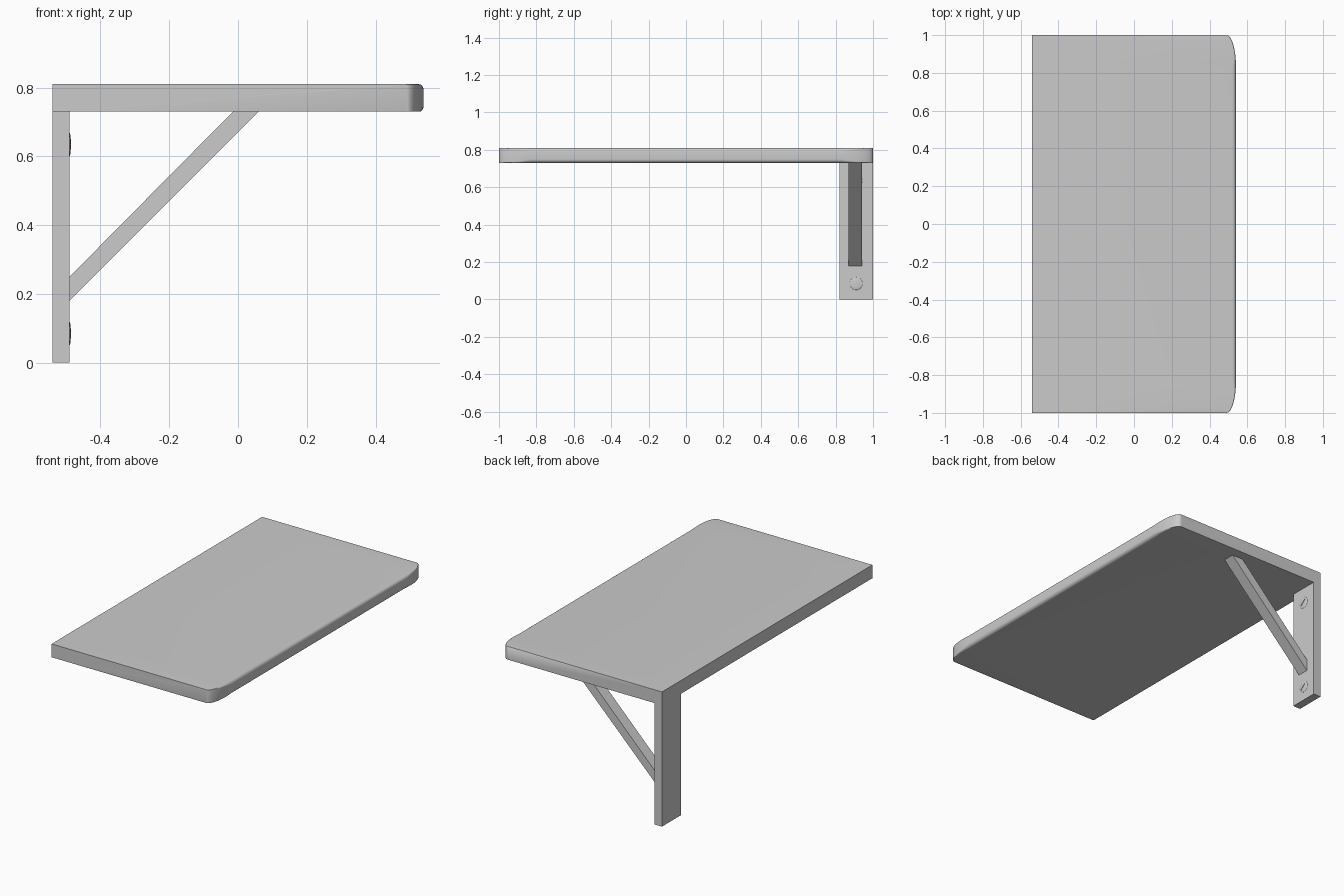
import bpy, bmesh, math
from mathutils import Matrix

if "Cube" in bpy.data.objects:
    bpy.data.objects.remove(bpy.data.objects["Cube"])


def loft(name, rings, smooth=False):
    """Closed solid through a list of equal-length rings."""
    bm = bmesh.new()
    vs = [[bm.verts.new(p) for p in ring] for ring in rings]
    n = len(vs[0])
    for a, b in zip(vs, vs[1:]):
        for i in range(n):
            j = (i + 1) % n
            bm.faces.new((a[i], a[j], b[j], b[i]))
    bm.faces.new(vs[0][::-1])
    bm.faces.new(vs[-1])
    bmesh.ops.recalc_face_normals(bm, faces=bm.faces)
    return finish(bm, name, smooth)


def finish(bm, name, smooth=False):
    me = bpy.data.meshes.new(name)
    bm.to_mesh(me)
    bm.free()
    ob = bpy.data.objects.new(name, me)
    bpy.context.collection.objects.link(ob)
    if smooth:
        bpy.ops.object.select_all(action='DESELECT')
        ob.select_set(True)
        bpy.context.view_layer.objects.active = ob
        bpy.ops.object.shade_smooth_by_angle(angle=math.radians(35))
    return ob


def extrude_y(name, profile, y0, y1):
    return loft(name, [[(x, y, z) for x, z in profile] for y in (y0, y1)])


# Shelf board: section swept along y, rounded front corners and eased front edge
Z0, Z1 = 0.73, 0.81


def board_section(y, x_max, r):
    pts = [(-0.54, y, Z0), (-0.54, y, Z1)]
    for zc, start in ((Z1 - r, 90), (Z0 + r, 0)):
        for k in range(7):
            a = math.radians(start - 15 * k)
            pts.append((x_max - r + r * math.cos(a), y, zc + r * math.sin(a)))
    return pts


half = []
for k in range(13):
    t = math.radians(7.5 * k)
    half.append((1 - 0.17 * (1 - math.cos(t)), 0.49 + 0.05 * math.sin(t),
                 0.002 + 0.018 * (k / 12) ** 3))
stations = [(-y, x, r) for y, x, r in half] + half[::-1]
loft("shelf_board", [board_section(*s) for s in stations], smooth=True)

# Wall post and diagonal brace
extrude_y("wall_post", [(-0.54, 0), (-0.49, 0), (-0.49, Z0), (-0.54, Z0)], 0.82, 1.0)
extrude_y("diagonal_brace", [(-0.49, 0.18), (0.06, Z0), (-0.015, Z0), (-0.49, 0.25)],
          0.87, 0.94)

# Low domed screw heads with a slot
for label, z in (("lower", 0.085), ("upper", 0.635)):
    bm = bmesh.new()
    bmesh.ops.create_uvsphere(bm, u_segments=24, v_segments=12, radius=1)
    bmesh.ops.transform(bm, verts=bm.verts, matrix=Matrix.Translation((-0.49, 0.91, z))
                        @ Matrix.Diagonal((0.004, 0.034, 0.034, 1)))
    head = finish(bm, label + "_screw", smooth=True)
    bm = bmesh.new()
    bmesh.ops.create_cube(bm, size=1)
    bmesh.ops.transform(bm, verts=bm.verts, matrix=Matrix.Translation((-0.485, 0.91, z))
                        @ Matrix.Rotation(math.radians(40), 4, 'X')
                        @ Matrix.Diagonal((0.008, 0.05, 0.007, 1)))
    cutter = finish(bm, label + "_slot_cutter")
    cutter.hide_render = True
    cutter.hide_set(True)
    mod = head.modifiers.new("slot", 'BOOLEAN')
    mod.operation = 'DIFFERENCE'
    mod.object = cutter
